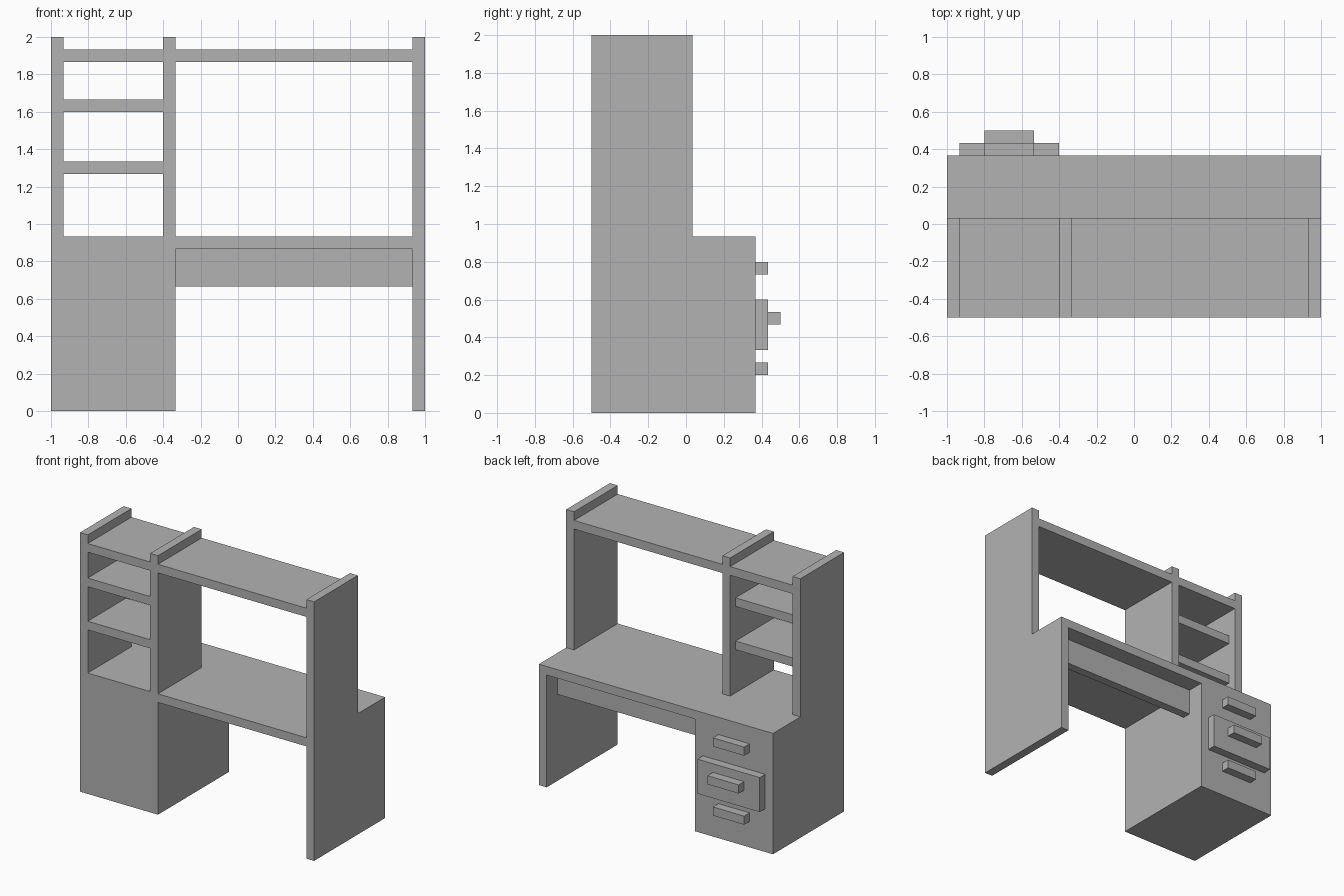
import bpy
import bmesh
from mathutils import Vector

cube = bpy.data.objects.get("Cube")
if cube:
    bpy.data.objects.remove(cube, do_unlink=True)

U = 1 / 15            # one board thickness
BACK = -0.5           # wall-side plane of the desk

grey = bpy.data.materials.new("plain grey")
grey.use_nodes = True
colour = (0.448, 0.448, 0.448, 1)
grey.diffuse_color = colour
grey.node_tree.nodes["Principled BSDF"].inputs["Base Color"].default_value = colour


def finish(name, bm):
    bmesh.ops.recalc_face_normals(bm, faces=bm.faces)
    mesh = bpy.data.meshes.new(name)
    bm.to_mesh(mesh)
    bm.free()
    mesh.materials.append(grey)
    obj = bpy.data.objects.new(name, mesh)
    bpy.context.collection.objects.link(obj)
    return obj


def board(name, x, y, z):
    """Box from ranges in board units: x from the centre, y from BACK, z from the floor."""
    bm = bmesh.new()
    bmesh.ops.create_cube(bm, size=1)
    for v in bm.verts:
        p = [r[0] if c < 0 else r[1] for c, r in zip(v.co, (x, y, z))]
        v.co = Vector(p) * U + Vector((0, BACK, 0))
    return finish(name, bm)


def end_panel(name, x):
    """L-shaped side: tall hutch part and deeper desk part."""
    profile = [(0, 0), (13, 0), (13, 14), (8, 14), (8, 30), (0, 30)]
    bm = bmesh.new()
    face = bm.faces.new([bm.verts.new((x * U, BACK + y * U, z * U)) for y, z in profile])
    ext = bmesh.ops.extrude_face_region(bm, geom=[face])
    verts = [g for g in ext["geom"] if isinstance(g, bmesh.types.BMVert)]
    bmesh.ops.translate(bm, verts=verts, vec=(U, 0, 0))
    return finish(name, bm)


# Upright sides and hutch divider
end_panel("right_end_panel", -15)
end_panel("left_end_panel", 14)
board("hutch_divider", (-6, -5), (0, 8), (14, 30))

# Desk surface, apron and cabinet
board("desk_top", (-5, 14), (0, 13), (13, 14))
board("apron", (-5, 14), (10, 11), (10, 13))
board("drawer_cabinet", (-14, -5), (0, 13), (0, 14))

# Hutch shelves: the upper ones are full depth, the small ones are set back
board("wide_upper_shelf", (-5, 14), (0, 8), (28, 29))
board("narrow_upper_shelf", (-14, -6), (0, 8), (28, 29))
for name, z in (("lower_small_shelf", 19), ("upper_small_shelf", 24)):
    board(name, (-14, -6), (0, 7), (z, z + 1))

# Drawer front and handles
board("drawer_front", (-14, -6), (13, 14), (5, 9))
for name, y, z in (("bottom_handle", 13, 3), ("middle_handle", 14, 7), ("top_handle", 13, 11)):
    board(name, (-12, -8), (y, y + 1), (z, z + 1))
